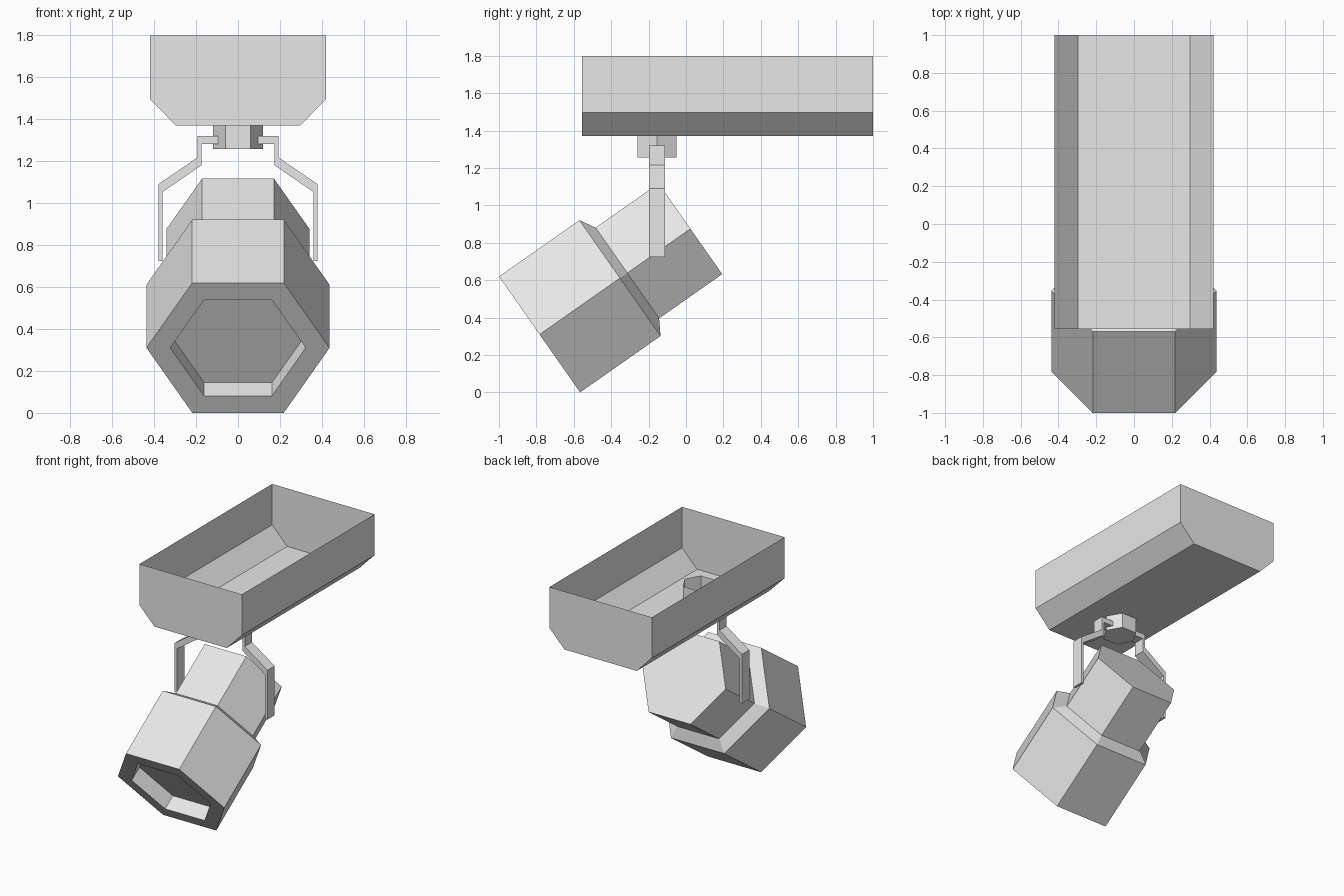
import bpy, bmesh, math
from mathutils import Matrix

if "Cube" in bpy.data.objects:
    bpy.data.objects.remove(bpy.data.objects["Cube"])

grey = bpy.data.materials.new("light_grey_metal")
grey.diffuse_color = (0.8, 0.8, 0.8, 1)
grey.use_nodes = True
grey.node_tree.nodes["Principled BSDF"].inputs["Base Color"].default_value = grey.diffuse_color


def finish(bm, name, matrix=None):
    bmesh.ops.recalc_face_normals(bm, faces=bm.faces)
    if matrix:
        bm.transform(matrix)
    me = bpy.data.meshes.new(name)
    bm.to_mesh(me)
    bm.free()
    me.materials.append(grey)
    ob = bpy.data.objects.new(name, me)
    bpy.context.collection.objects.link(ob)
    return ob


def hex_loft(name, rings, matrix, cap_start=True, cap_end=True):
    """Six-sided shell through (radius, height) rings."""
    bm = bmesh.new()
    loops = [[bm.verts.new((r * math.cos(i * math.pi / 3), r * math.sin(i * math.pi / 3), z))
              for i in range(6)] for r, z in rings]
    for a, b in zip(loops, loops[1:]):
        for i in range(6):
            j = (i + 1) % 6
            bm.faces.new((a[i], a[j], b[j], b[i]))
    if cap_start:
        bm.faces.new(loops[0][::-1])
    if cap_end:
        bm.faces.new(loops[-1])
    return finish(bm, name, matrix)


def extrude_profile(name, pts, y0, y1, open_edge=None):
    """Front-view (x, z) outline run along y; one side may be left open."""
    bm = bmesh.new()
    a = [bm.verts.new((x, y0, z)) for x, z in pts]
    b = [bm.verts.new((x, y1, z)) for x, z in pts]
    n = len(pts)
    for i in range(n):
        if i != open_edge:
            j = (i + 1) % n
            bm.faces.new((a[i], a[j], b[j], b[i]))
    bm.faces.new(a[::-1])
    bm.faces.new(b)
    return finish(bm, name)


# ceiling housing: thin tray, open at the top, chamfered lower long edges
extrude_profile("ceiling_housing",
                [(-0.42, 1.8), (-0.42, 1.497), (-0.297, 1.37),
                 (0.297, 1.37), (0.42, 1.497), (0.42, 1.8)],
                -0.555, 1.0, open_edge=5)

# swivel knob: hexagonal cup reaching up into the housing
hex_loft("swivel_knob", [(0.12, 1.257), (0.12, 1.5)],
         Matrix.Translation((0, -0.155, 0)), cap_end=False)

# bracket arms, mirrored left and right
arm = [(0.096, 1.32), (0.194, 1.32), (0.194, 1.217), (0.38, 1.09), (0.38, 0.725),
       (0.361, 0.725), (0.361, 1.052), (0.175, 1.18), (0.175, 1.282), (0.096, 1.282)]
for side, s in (("right", 1), ("left", -1)):
    extrude_profile("bracket_arm_" + side, [(s * x, z) for x, z in arm], -0.198, -0.113)

# lamp head: recessed front, wide barrel, bevelled step, narrow rear barrel
tilt = Matrix.Translation((0, -0.783, 0.31)) @ Matrix.Rotation(math.radians(-55), 4, 'X')
hex_loft("lamp_head",
         [(0.323, 0.11), (0.323, 0), (0.4365, 0), (0.4365, 0.525), (0.342, 0.573), (0.342, 0.985)],
         tilt)
